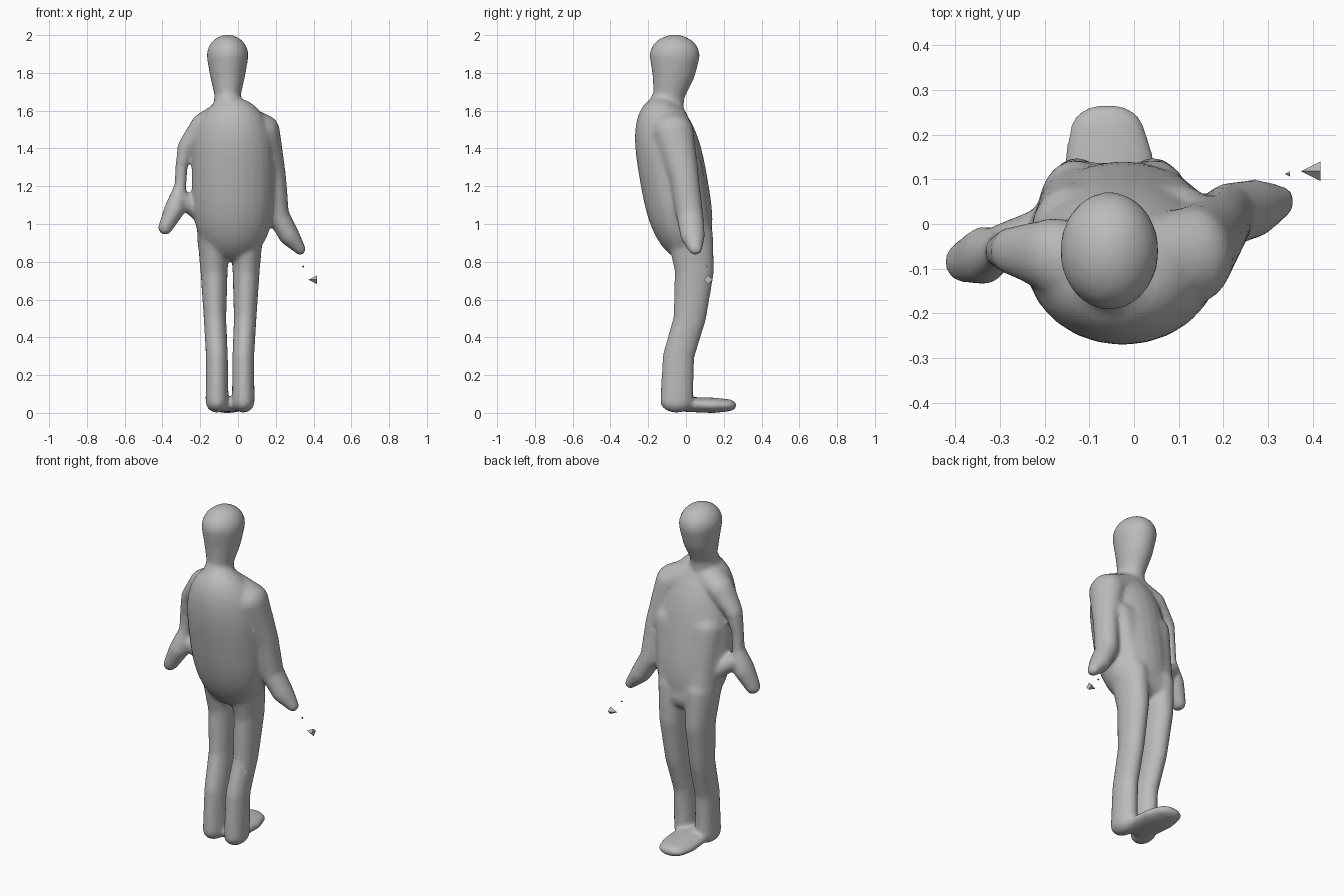
import bpy, bmesh
from math import hypot, pi, sqrt
from mathutils import Matrix, Vector

cube = bpy.data.objects.get("Cube")
if cube:
    bpy.data.objects.remove(cube)

grey = (0.5, 0.5, 0.5, 1)
clay = bpy.data.materials.new("grey clay")
clay.use_nodes = True
clay.diffuse_color = grey
clay.node_tree.nodes["Principled BSDF"].inputs["Base Color"].default_value = grey

# Directions of a round ball, reused for every joint
template = bmesh.new()
bmesh.ops.create_icosphere(template, subdivisions=3, radius=1)
directions = [vert.co.copy() for vert in template.verts]
template.free()


def wrap(bm, joints, stretch):
    """Tight skin around balls (x, y, z, radius), each scaled by stretch."""
    scale = Matrix.Diagonal(Vector(stretch))
    verts = [bm.verts.new(Vector(centre) + scale @ direction * radius)
             for *centre, radius in joints for direction in directions]
    bmesh.ops.convex_hull(bm, input=verts)
    inner = [vert for vert in verts if not vert.link_faces]
    bmesh.ops.delete(bm, geom=inner, context='VERTS')


def limb(bm, joints, stretch=(1, 1.2, 1)):
    """Tapered limb that wraps each neighbouring pair of joints."""
    for pair in zip(joints, joints[1:]):
        wrap(bm, pair, stretch)


def add_torso(bm, bottom, top, half_width, half_depth):
    """Blunt egg that leans towards -y as it rises."""
    ball = bmesh.ops.create_uvsphere(bm, u_segments=24, v_segments=20, radius=1)
    for vert in ball["verts"]:
        x, y, s = vert.co
        rise = (s + 1) / 2
        girth = sqrt(max(0, 1 - abs(s) ** 3)) / max(hypot(x, y), 0.001)
        vert.co = (x * girth * half_width - 0.025,
                   y * girth * half_depth + 0.01 - 0.15 * rise,
                   bottom + (top - bottom) * rise)


def finish(name, bm):
    bmesh.ops.recalc_face_normals(bm, faces=bm.faces)
    mesh = bpy.data.meshes.new(name)
    bm.to_mesh(mesh)
    bm.free()
    mesh.materials.append(clay)
    ob = bpy.data.objects.new(name, mesh)
    bpy.context.collection.objects.link(ob)
    return ob


skin = bmesh.new()
add_torso(skin, bottom=0.8, top=1.67, half_width=0.22, half_depth=0.18)

# Broad flat lower back and hips
wrap(skin, [(-0.125, 0.03, 0.9, 0.09), (0.04, 0.03, 0.9, 0.09),
            (-0.14, -0.02, 1.3, 0.09), (0.1, -0.02, 1.3, 0.09)], stretch=(1, 1.2, 1))

# Neck widening into the head
limb(skin, [(-0.05, -0.12, 1.58, 0.09), (-0.055, -0.09, 1.68, 0.068),
            (-0.055, -0.065, 1.8, 0.095), (-0.055, -0.06, 1.892, 0.111)])

# Mirrored legs, bent at the knee: distance from the middle, y, z, radius
middle = -0.042
leg = [(0.07, -0.05, 0.06, 0.06), (0.07, -0.04, 0.3, 0.058), (0.08, 0.02, 0.5, 0.06),
       (0.085, 0.045, 0.75, 0.072), (0.09, 0.02, 0.95, 0.085)]
for side in (-1, 1):
    limb(skin, [(middle + side * out, *rest) for out, *rest in leg], stretch=(1, 1.45, 1))

# Broad flat foot shared by both legs
limb(skin, [(-0.05, 0, 0.045, 0.1), (-0.055, 0.14, 0.04, 0.102), (-0.06, 0.21, 0.04, 0.085)],
     stretch=(1, 0.7, 0.4))

# Right shoulder and arm with mitten hand, and the web that ties its wrist to the hip
limb(skin, [(-0.08, -0.1, 1.57, 0.08), (-0.18, -0.07, 1.52, 0.07), (-0.275, -0.06, 1.41, 0.045),
            (-0.3, -0.06, 1.3, 0.032), (-0.305, -0.06, 1.2, 0.032),
            (-0.335, -0.07, 1.08, 0.055), (-0.385, -0.085, 0.98, 0.038)])
limb(skin, [(-0.29, -0.05, 1.13, 0.045), (-0.2, -0.02, 1.06, 0.05)])

# Left shoulder and arm with mitten hand
limb(skin, [(-0.02, -0.1, 1.56, 0.09), (0.13, -0.07, 1.49, 0.092), (0.19, -0.01, 1.25, 0.065),
            (0.21, 0.02, 1.05, 0.06), (0.27, 0.035, 0.94, 0.055), (0.33, 0.05, 0.865, 0.03)])
body = finish("body", skin)

# Fuse the parts into one soft skin
fuse = body.modifiers.new("fuse", 'REMESH')
fuse.mode = 'VOXEL'
fuse.voxel_size = 0.01
fuse.use_smooth_shade = True
soften = body.modifiers.new("soften", 'SMOOTH')
soften.factor = 0.5
soften.iterations = 12
reduce = body.modifiers.new("reduce", 'DECIMATE')
reduce.ratio = 0.2

# Two loose chips beyond the left hand, pointing inwards
for name, centre, size in (("large_chip", (0.395, 0.118, 0.705), 0.022),
                           ("small_chip", (0.343, 0.112, 0.775), 0.006)):
    chip = bmesh.new()
    bmesh.ops.create_cone(chip, cap_ends=True, segments=4, radius1=size, radius2=0, depth=size * 2,
                          matrix=Matrix.Translation(centre) @ Matrix.Rotation(-pi / 2, 4, 'Y'))
    finish(name, chip)
